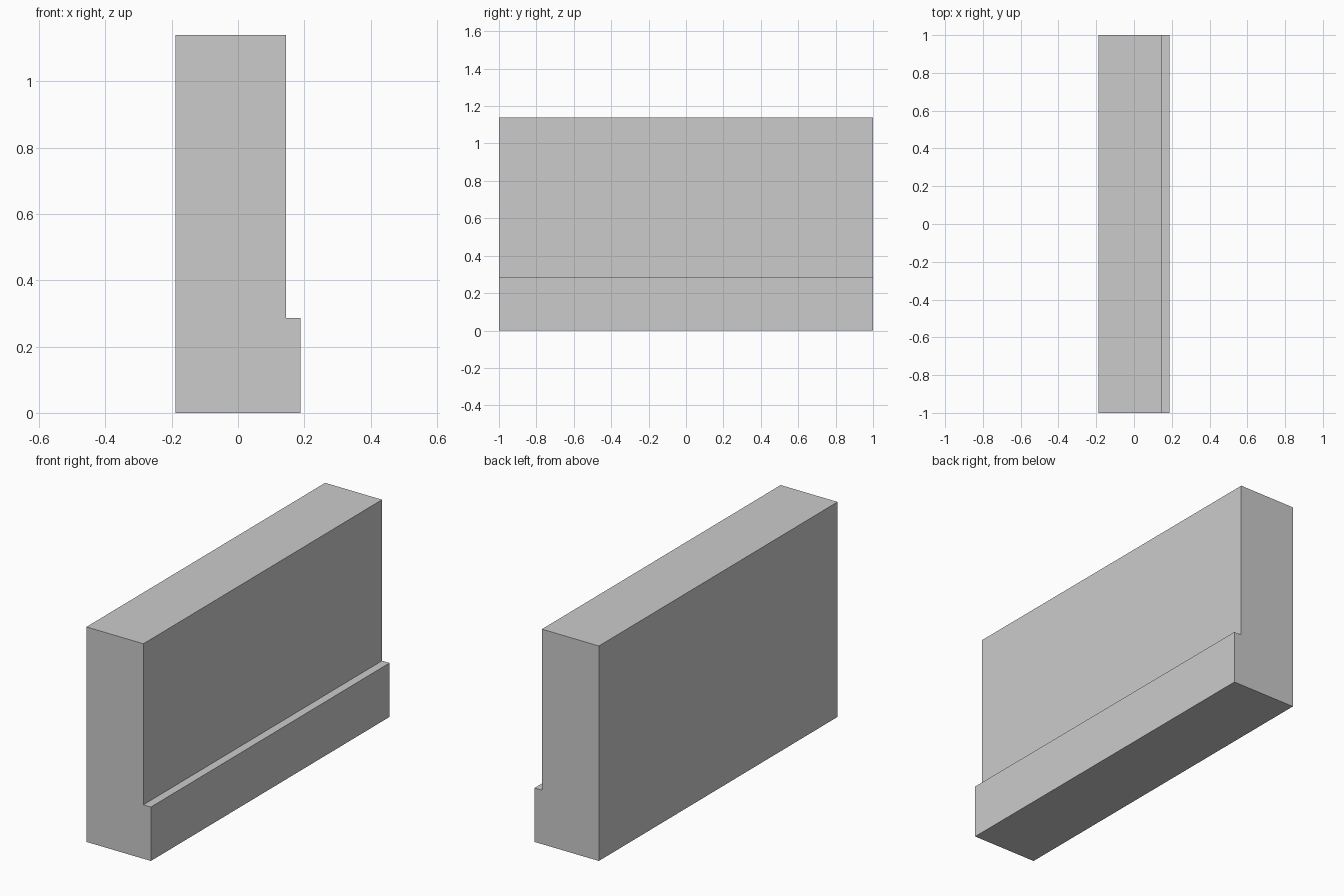
import bpy
import bmesh

if "Cube" in bpy.data.objects:
    bpy.data.objects.remove(bpy.data.objects["Cube"])

# Stepped wall cross-section (x, z), extruded along y
PROFILE = [(-0.189, 0), (0.189, 0), (0.189, 0.286),
           (0.145, 0.286), (0.145, 1.14), (-0.189, 1.14)]
LENGTH = 2.0


def extrude_profile(name, profile, length):
    bm = bmesh.new()
    face = bm.faces.new([bm.verts.new((x, -length / 2, z)) for x, z in profile])
    result = bmesh.ops.extrude_face_region(bm, geom=[face], use_keep_orig=True)
    verts = [v for v in result["geom"] if isinstance(v, bmesh.types.BMVert)]
    bmesh.ops.translate(bm, verts=verts, vec=(0, length, 0))
    bmesh.ops.recalc_face_normals(bm, faces=bm.faces)
    mesh = bpy.data.meshes.new(name)
    bm.to_mesh(mesh)
    bm.free()
    obj = bpy.data.objects.new(name, mesh)
    bpy.context.collection.objects.link(obj)
    return obj


# Wall with the projecting plinth along its right side
extrude_profile("wall_with_plinth", PROFILE, LENGTH)
